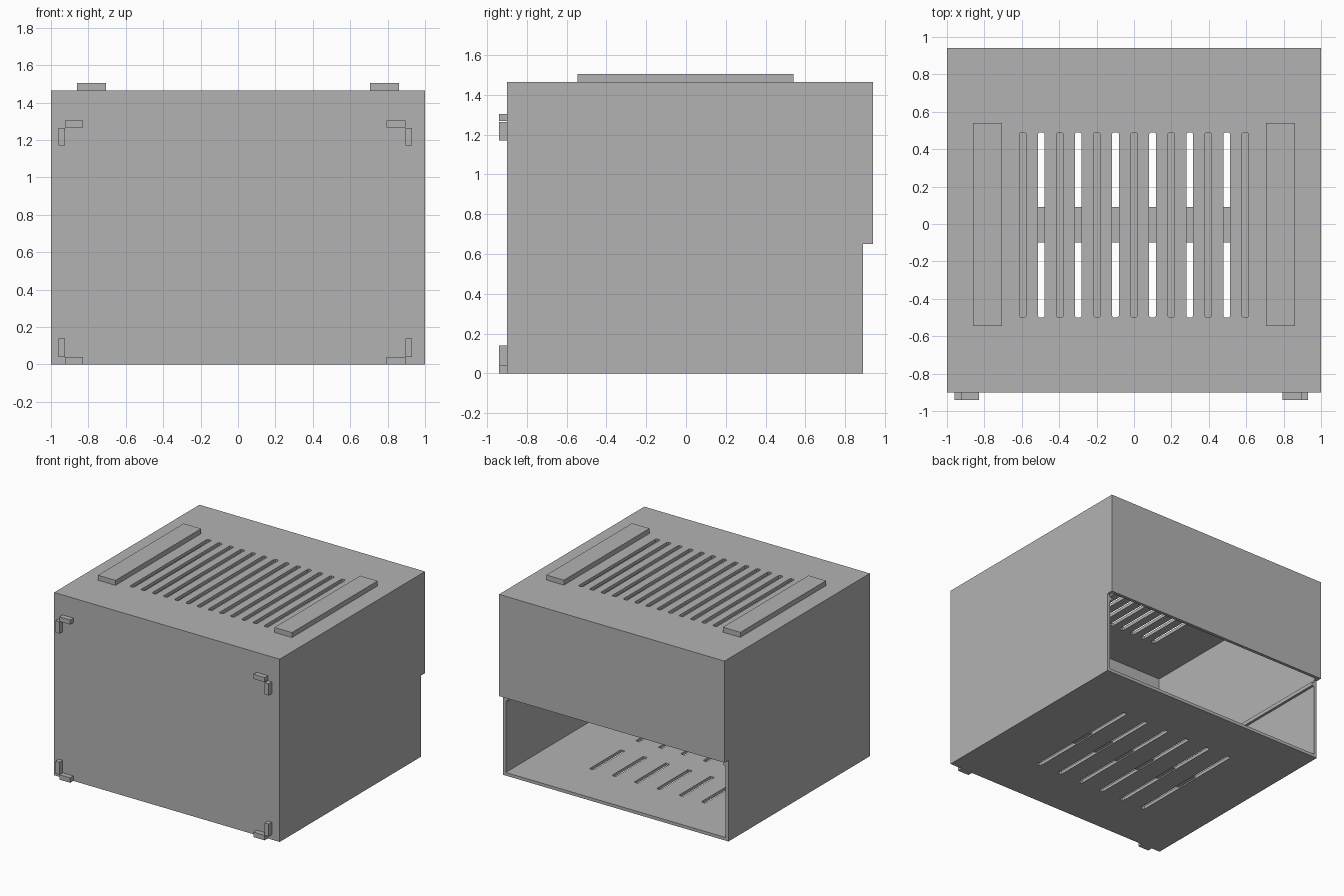
import bpy
from mathutils import Matrix

if "Cube" in bpy.data.objects:
    bpy.data.objects.remove(bpy.data.objects["Cube"])

T = 0.025                 # sheet thickness
FRONT, BACK, LIP = -0.90, 0.89, 0.94
TOP, STEP = 1.465, 0.65

grey = bpy.data.materials.new("plain_grey")
grey.diffuse_color = (0.45, 0.45, 0.45, 1)
grey.use_nodes = True
grey.node_tree.nodes["Principled BSDF"].inputs["Base Color"].default_value = grey.diffuse_color


def box(name, x, y, z):
    """Box from its (min, max) range on each axis."""
    bpy.ops.mesh.primitive_cube_add(size=1)
    ob = bpy.context.object
    ob.name = name
    ob.data.transform(
        Matrix.Translation([sum(r) / 2 for r in (x, y, z)])
        @ Matrix.Diagonal([r[1] - r[0] for r in (x, y, z)] + [1]))
    ob.data.materials.append(grey)
    return ob


def plate(name, loops, matrix):
    """Flat sheet of thickness T: first loop is the outline, the rest are holes."""
    cu = bpy.data.curves.new(name, 'CURVE')
    cu.dimensions = '2D'
    cu.fill_mode = 'BOTH'
    cu.extrude = T / 2
    for loop in loops:
        sp = cu.splines.new('POLY')
        sp.points.add(len(loop) - 1)
        for p, (u, v) in zip(sp.points, loop):
            p.co = (u, v, 0, 1)
        sp.use_cyclic_u = True
    ob = bpy.data.objects.new(name, cu)
    bpy.context.collection.objects.link(ob)
    bpy.ops.object.select_all(action='DESELECT')
    ob.select_set(True)
    bpy.context.view_layer.objects.active = ob
    bpy.ops.object.convert(target='MESH')
    ob = bpy.context.object
    ob.name = name
    ob.data.transform(matrix)
    ob.data.materials.clear()
    ob.data.materials.append(grey)
    for poly in ob.data.polygons:
        poly.use_smooth = False
    return ob


def rect(x0, x1, y0, y1):
    return [(x0, y0), (x1, y0), (x1, y1), (x0, y1)]


def slot(cx, w=0.018, y0=-0.50, y1=0.49, c=0.008):
    """Long slot with clipped corners."""
    return [(cx - w + c, y0), (cx + w - c, y0), (cx + w, y0 + c), (cx + w, y1 - c),
            (cx + w - c, y1), (cx - w + c, y1), (cx - w, y1 - c), (cx - w, y0 + c)]


# Slotted top and floor sheets
top_slots = [-0.595 + 0.0992 * i for i in range(13)]
floor_slots = top_slots[1::2]
inner = 1 - T
plate("top_sheet", [rect(-inner, inner, FRONT, LIP)] + [slot(x) for x in top_slots],
      Matrix.Translation((0, 0, TOP - T / 2)))
plate("floor_sheet", [rect(-inner, inner, FRONT, BACK)] + [slot(x) for x in floor_slots],
      Matrix.Translation((0, 0, T / 2)))

# Bridges across the middle of the floor slots
for x in floor_slots:
    box("slot_bridge", (x - 0.018, x + 0.018), (-0.10, 0.09), (0.01, T))

# Stepped side walls, with a thin rail inside each
profile = [(FRONT, 0), (BACK, 0), (BACK, STEP), (LIP, STEP), (LIP, TOP), (FRONT, TOP)]
to_side = Matrix(((0, 0, 1, 0), (1, 0, 0, 0), (0, 1, 0, 0), (0, 0, 0, 1)))
for s in (-1, 1):
    plate("side_wall", [profile], Matrix.Translation((s * (1 - T / 2), 0, 0)) @ to_side)
    box("side_rail", sorted((s * inner, s * (inner - 0.02))),
        (FRONT + T, BACK), (0.60, 0.63))

# Front panel and half-height back panel
box("front_panel", (-inner, inner), (FRONT, FRONT + T), (T, TOP - T))
box("back_panel", (-inner, inner), (LIP - T, LIP), (STEP, TOP - T))

# Long pads on the top
for x in ((-0.86, -0.705), (0.705, 0.86)):
    box("top_pad", x, (-0.545, 0.54), (TOP, 1.505))

# Corner clips on the front: one flat and one upright block each
for flat, upright in (((-0.925, -0.83), (-0.96, -0.925)), ((0.795, 0.895), (0.895, 0.93))):
    for flat_z, upright_z in (((1.268, 1.305), (1.17, 1.265)), ((0, 0.04), (0.04, 0.14))):
        box("clip_flat", flat, (-0.94, FRONT), flat_z)
        box("clip_upright", upright, (-0.94, FRONT), upright_z)
